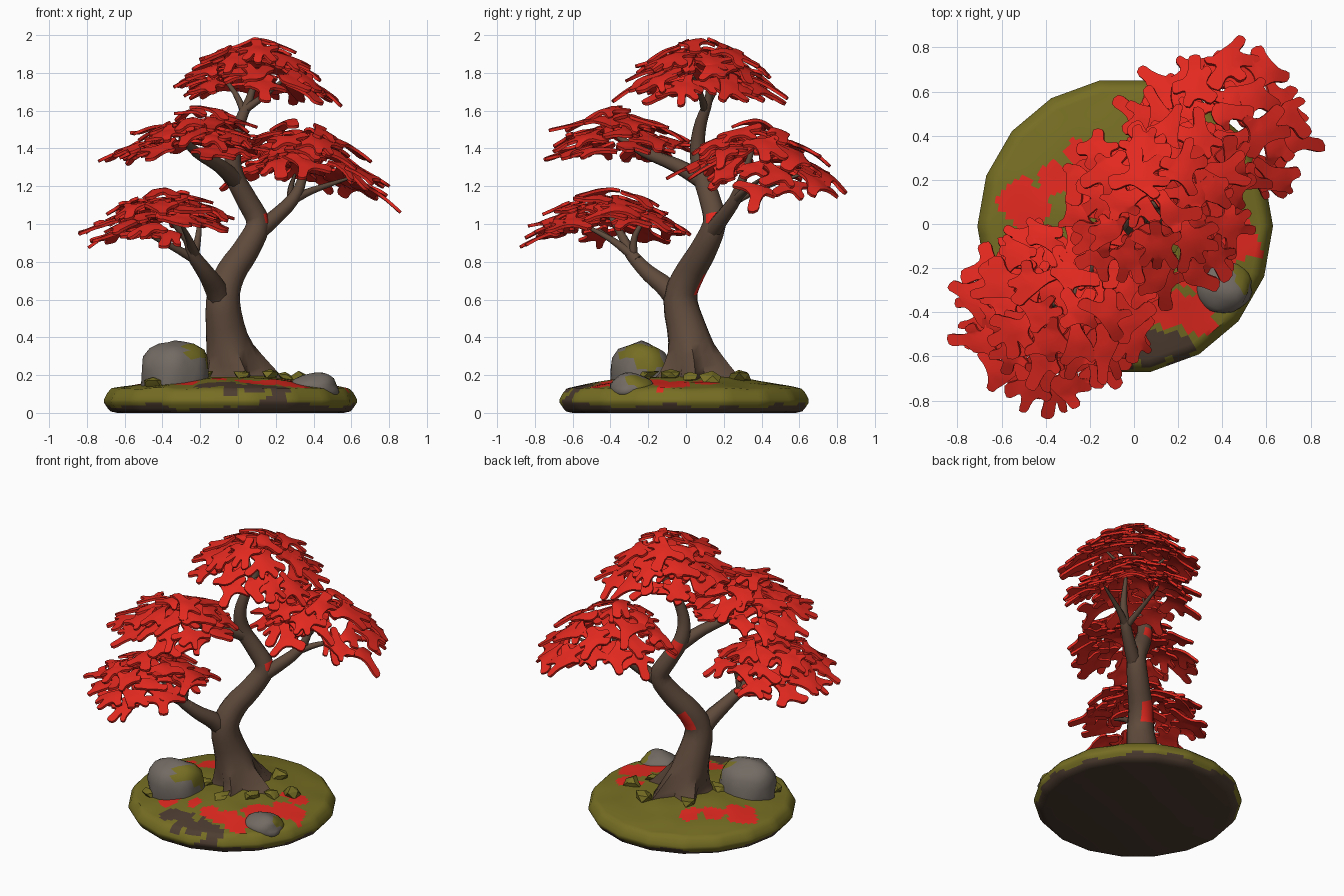
import bpy, bmesh, math, random
from mathutils import Vector, noise

random.seed(11)
if "Cube" in bpy.data.objects:
    bpy.data.objects.remove(bpy.data.objects["Cube"])


def material(name, rgb):
    m = bpy.data.materials.new(name)
    m.use_nodes = True
    m.diffuse_color = (*rgb, 1)
    m.node_tree.nodes["Principled BSDF"].inputs["Base Color"].default_value = (*rgb, 1)
    return m


RED = material("red leaf", (0.77, 0.022, 0.014))
MOSS = material("moss", (0.18, 0.155, 0.017))
BARK = material("bark", (0.115, 0.069, 0.045))
SOIL = material("soil", (0.075, 0.046, 0.03))
STONE = material("stone", (0.17, 0.145, 0.125))


def finish(name, bm, mats, rule=None, solid=0, angle=40):
    """Turn a bmesh into a shaded object, colouring faces by a rule."""
    bm.normal_update()
    if rule:
        for f in bm.faces:
            f.material_index = rule(f.calc_center_median(), f.normal)
    me = bpy.data.meshes.new(name)
    bm.to_mesh(me)
    bm.free()
    ob = bpy.data.objects.new(name, me)
    bpy.context.collection.objects.link(ob)
    for m in mats:
        me.materials.append(m)
    bpy.ops.object.select_all(action='DESELECT')
    ob.select_set(True)
    bpy.context.view_layer.objects.active = ob
    if solid:
        ob.modifiers.new("soften", 'SUBSURF').levels = 1
        ob.modifiers.new("thickness", 'SOLIDIFY').thickness = solid
        bpy.ops.object.convert(target='MESH')
    bpy.ops.object.shade_smooth_by_angle(angle=math.radians(angle))


def skin(bm, rings):
    """Bridge rings of vertices and cap both ends."""
    n = len(rings[0])
    for a, b in zip(rings, rings[1:]):
        for i in range(n):
            j = (i + 1) % n
            bm.faces.new((a[i], a[j], b[j], b[i]))
    bm.faces.new(rings[0][::-1])
    bm.faces.new(rings[-1])


# Mossy ground disc with fallen leaves and bare soil
CX, CY = -0.04, -0.01


def ground(x, y):
    r = math.hypot(x - CX, y - CY)
    return 0.195 - 0.07 * (r / 0.64) ** 2 + 0.01 * noise.noise(Vector((x, y, 0)) * 5)


def near(c, spots):
    ragged = 0.06 * noise.noise(c * 13)
    return any(math.hypot(c.x - x, c.y - y) + ragged < r for x, y, r in spots)


LITTER = [(-0.5, 0.1, 0.11), (-0.38, 0.2, 0.08), (-0.24, 0.31, 0.07), (-0.27, -0.38, 0.07),
          (-0.1, -0.36, 0.05), (0.04, -0.37, 0.06), (0.14, -0.4, 0.08), (0.26, -0.4, 0.09),
          (0.32, -0.2, 0.11), (0.45, -0.07, 0.12), (0.38, 0.1, 0.08), (0.32, -0.47, 0.05)]
DIRT = [(-0.14, -0.53, 0.08), (-0.03, -0.56, 0.09), (0.08, -0.57, 0.09), (0.2, -0.56, 0.07)]


def ground_rule(c, n):
    if c.z < 0.035 + 0.04 * noise.noise(c * 5):
        return 1
    if near(c, LITTER):
        return 2
    return 1 if near(c, DIRT) else 0


bm = bmesh.new()
rings = []
SEG = 108
profile = [(0.6, 0), (0.635, 0.008), (0.65, 0.025), (0.66, 0.04), (0.67, 0.055), (0.67, 0.07),
           (0.66, 0.09), (0.65, 0.108)]
profile += [(0.63 - 0.02 * i, None) for i in range(31)]
for r, z in profile:
    ring = []
    for i in range(SEG):
        a = math.tau * i / SEG
        facet = math.cos(math.pi / 18) / math.cos((a % (math.pi / 9)) - math.pi / 18)
        x, y = CX + r * facet * math.cos(a), CY + r * facet * math.sin(a)
        ring.append(bm.verts.new((x, y, ground(x, y) if z is None else z)))
    rings.append(ring)
skin(bm, rings)
finish("ground", bm, [MOSS, SOIL, RED], ground_rule)


# Trunk and branches
def smooth_path(p, steps=3):
    p = [2 * p[0] - p[1]] + p + [2 * p[-1] - p[-2]]
    out = []
    for a, b, c, d in zip(p, p[1:], p[2:], p[3:]):
        for k in range(steps):
            t = k / steps
            out.append(0.5 * (2 * b + (c - a) * t + (2 * a - 5 * b + 4 * c - d) * t * t
                              + (3 * b - a - 3 * c + d) * t ** 3))
    return out + [p[-2]]


def limb(name, pts, sides=8, flare=0, rule=None):
    """Tapering tube along points of (x, y, z, radius)."""
    path = smooth_path([Vector(p) for p in pts])
    bm = bmesh.new()
    rings = []
    for i, p in enumerate(path):
        d = (path[min(i + 1, len(path) - 1)] - path[max(i - 1, 0)]).xyz.normalized()
        u = Vector((0, 1, 0)).cross(d).normalized()
        v = d.cross(u)
        ring = []
        for k in range(sides):
            a = math.tau * k / sides
            root = 1 + flare * max(0, 0.36 - p.z) * math.cos(a * 5 + 0.6)
            ring.append(bm.verts.new(p.xyz + (u * math.cos(a) + v * math.sin(a)) * p.w * root))
        rings.append(ring)
    skin(bm, rings)
    finish(name, bm, [BARK, RED], rule, angle=50)


def trunk_rule(c, n):
    low = 0.64 < c.z < 0.75 and n.y > 0.75
    fork = 0.98 < c.z < 1.04 and n.x > 0.6
    high = 1.18 < c.z < 1.26 and n.y > 0.7
    return 1 if low or fork or high else 0


limb("trunk", [(-0.01, 0.05, 0.12, 0.23), (-0.02, 0.045, 0.22, 0.16), (-0.06, 0.015, 0.4, 0.112),
               (-0.08, -0.03, 0.6, 0.09), (-0.04, 0.02, 0.74, 0.08), (0.04, 0.09, 0.86, 0.072),
               (0.105, 0.15, 1.0, 0.062), (0.05, 0.13, 1.12, 0.057), (-0.02, 0.085, 1.26, 0.05),
               (-0.025, 0.06, 1.4, 0.04), (0.01, 0.08, 1.54, 0.032), (0.06, 0.12, 1.66, 0.022),
               (0.1, 0.12, 1.8, 0.01)], sides=15, flare=2, rule=trunk_rule)

LIMBS = {
    "low_branch": [(-0.07, -0.01, 0.52, 0.055), (-0.115, -0.09, 0.65, 0.058), (-0.17, -0.2, 0.74, 0.045),
                   (-0.24, -0.29, 0.84, 0.034), (-0.27, -0.33, 0.92, 0.024), (-0.4, -0.42, 1.08, 0.012)],
    "low_twig_a": [(-0.2, -0.25, 0.8, 0.032), (-0.31, -0.32, 0.86, 0.021), (-0.52, -0.46, 0.97, 0.008)],
    "low_twig_b": [(-0.23, -0.29, 0.84, 0.027), (-0.26, -0.4, 0.92, 0.018), (-0.3, -0.55, 1.0, 0.008)],
    "low_twig_c": [(-0.23, -0.28, 0.83, 0.024), (-0.21, -0.27, 0.94, 0.016), (-0.2, -0.2, 1.05, 0.008)],
    "side_branch": [(0.07, 0.11, 0.93, 0.05), (0.19, 0.19, 1.03, 0.042),
                    (0.29, 0.26, 1.13, 0.034), (0.34, 0.3, 1.24, 0.024), (0.37, 0.36, 1.42, 0.01)],
    "side_twig_a": [(0.29, 0.26, 1.13, 0.027), (0.4, 0.32, 1.18, 0.018), (0.58, 0.4, 1.24, 0.008)],
    "side_twig_b": [(0.28, 0.25, 1.12, 0.024), (0.28, 0.4, 1.19, 0.016), (0.3, 0.6, 1.26, 0.008)],
    "upper_branch": [(-0.01, 0.09, 1.23, 0.048), (-0.1, -0.05, 1.31, 0.038),
                     (-0.22, -0.22, 1.38, 0.028), (-0.3, -0.36, 1.46, 0.012)],
    "crown_twig_a": [(0.03, 0.1, 1.6, 0.022), (0.14, 0.08, 1.68, 0.016), (0.26, 0.04, 1.78, 0.007)],
    "crown_twig_b": [(0.03, 0.1, 1.6, 0.02), (-0.02, 0.15, 1.7, 0.014), (-0.1, 0.22, 1.8, 0.007)],
}
for name, pts in LIMBS.items():
    limb(name, pts)


# Foliage pads: broad fingered leaf sprays shingled over a dome
def spray(bm, x0, y0, height):
    """One flat webbed spray with blunt, uneven fingers."""
    n = random.choice((4, 5, 5, 6))
    turn = random.random() * math.tau
    base = height(x0, y0)

    def point(r, a, sag):
        x, y = x0 + r * math.cos(a), y0 + r * math.sin(a)
        return bm.verts.new((x, y, base + 0.7 * (height(x, y) - base) - sag))

    step = math.tau / n
    hub = point(0, 0, -0.008)
    ring = [point(random.uniform(0.04, 0.07), turn + i * step, 0) for i in range(n)]
    for i in range(n):
        bm.faces.new((hub, ring[i], ring[(i + 1) % n]))
        if random.random() < 0.15:
            continue
        a = turn + (i + 0.5 + random.uniform(-0.3, 0.3)) * step
        reach, sag = random.uniform(0.09, 0.16), random.uniform(-0.02, 0.03)
        spread = random.uniform(0.2, 0.36)
        mid = [point(reach * 0.65, a + s * spread, sag * 0.4) for s in (-1, 1)]
        tip = [point(reach * random.uniform(0.9, 1.1), a + s * spread * 0.9, sag) for s in (-1, 1)]
        bm.faces.new((ring[i], mid[0], mid[1], ring[(i + 1) % n]))
        bm.faces.new((mid[0], tip[0], tip[1], mid[1]))


def foliage(name, cx, cy, radius, top, drop, tilt=(0, 0), lean=(0, 0)):
    bm = bmesh.new()
    for size, sink, gap in ((0.6, 0, 0.14), (0.8, 0.05, 0.135), (0.78, 0.1, 0.17)):
        centres = []
        for _ in range(700):
            a, r = random.random() * math.tau, math.sqrt(random.random())
            p = Vector((r * math.cos(a), r * math.sin(a))) * radius * size
            if all((p - q).length > gap for q in centres):
                centres.append(p)
        for p in centres:
            lift = random.uniform(-0.025, 0.02)

            def height(x, y):
                r = math.hypot(x, y) / radius
                return top - sink + lift - drop * r ** 1.35 + x * tilt[0] + y * tilt[1]

            first = len(bm.verts)
            spray(bm, p.x, p.y, height)
            bm.verts.ensure_lookup_table()
            slide = 1 - p.length / radius
            for v in bm.verts[first:]:
                v.co += Vector((cx + lean[0] * slide, cy + lean[1] * slide, 0))
    finish(name, bm, [RED], solid=0.016, angle=60)


foliage("low_foliage", -0.39, -0.41, 0.44, 1.2, 0.2, (0.04, 0))
foliage("side_foliage", 0.37, 0.4, 0.46, 1.55, 0.28, (-0.12, -0.08), (-0.04, -0.02))
foliage("upper_foliage", -0.3, -0.34, 0.42, 1.61, 0.18, (0.08, 0), (0.12, -0.04))
foliage("crown_foliage", 0.1, 0.09, 0.46, 2.0, 0.28, (-0.06, -0.06))


# Stones with moss patches
def stone(name, loc, size, mossy):
    bm = bmesh.new()
    bmesh.ops.create_icosphere(bm, subdivisions=3, radius=1)
    for v in bm.verts:
        k = 1 + 0.2 * noise.noise(v.co * 1.3 + Vector(loc) * 9)
        v.co = Vector(loc) + Vector([c * s * k for c, s in zip(v.co, size)])
        v.co.z = max(v.co.z, 0.09)
    finish(name, bm, [STONE, MOSS], lambda c, n: int(noise.noise(c * 8) + 0.5 * n.x > mossy), angle=50)


stone("large_stone", (-0.335, -0.235, 0.18), (0.185, 0.17, 0.21), 0.42)
stone("flat_stone", (0.41, -0.29, 0.13), (0.13, 0.12, 0.08), 0.4)

# Moss tufts around the roots
TUFTS = [(0.02, -0.2, 0.05), (0.17, -0.08, 0.055), (0.32, 0.14, 0.07), (0.13, 0.28, 0.06),
         (-0.2, -0.1, 0.06), (-0.45, -0.36, 0.05), (0.25, 0.02, 0.05), (-0.16, 0.2, 0.05)]
for i, (x, y, size) in enumerate(TUFTS):
    bm = bmesh.new()
    bmesh.ops.create_icosphere(bm, subdivisions=1, radius=size)
    for v in bm.verts:
        v.co *= random.uniform(0.5, 1.4)
        v.co = Vector((x + v.co.x, y + v.co.y, ground(x, y) + 0.015 + v.co.z * 0.6))
    finish(f"moss_tuft_{i + 1}", bm, [MOSS], angle=20)
